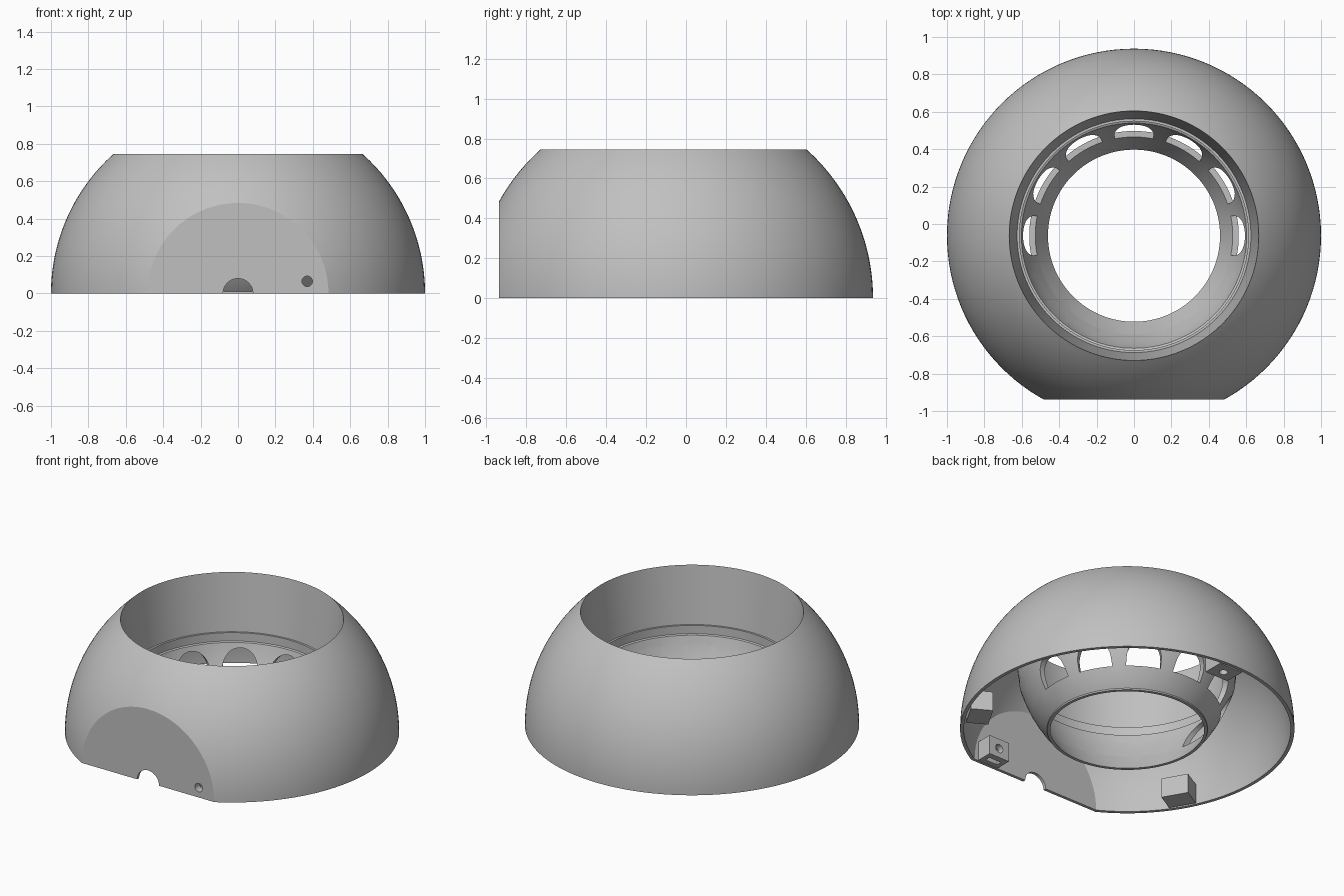
import bpy, bmesh, math
from mathutils import Matrix, Vector

if "Cube" in bpy.data.objects:
    bpy.data.objects.remove(bpy.data.objects["Cube"], do_unlink=True)

OFFSET = Matrix.Translation((0, -0.0625, 0))   # dome centre sits behind the flat front
SEGMENTS = 128

grey = bpy.data.materials.new("light_grey")
grey.use_nodes = True
colour = (0.53, 0.53, 0.53, 1)
grey.diffuse_color = colour
grey.node_tree.nodes["Principled BSDF"].inputs["Base Color"].default_value = colour


def make(name, bm):
    bmesh.ops.recalc_face_normals(bm, faces=bm.faces)
    bm.transform(OFFSET)
    mesh = bpy.data.meshes.new(name)
    bm.to_mesh(mesh)
    bm.free()
    mesh.materials.append(grey)
    obj = bpy.data.objects.new(name, mesh)
    bpy.context.collection.objects.link(obj)
    return obj


def lathe(name, profile, flat_y):
    """Revolve a closed (radius, z) profile and slice the front flat."""
    bm = bmesh.new()
    rings = []
    for i in range(SEGMENTS):
        a = math.tau * i / SEGMENTS
        rings.append([bm.verts.new((r * math.cos(a), r * math.sin(a), z)) for r, z in profile])
    n = len(profile)
    for i in range(SEGMENTS):
        p, q = rings[i], rings[(i + 1) % SEGMENTS]
        for j in range(n):
            k = (j + 1) % n
            bm.faces.new((p[j], q[j], q[k], p[k]))
    cut = bmesh.ops.bisect_plane(bm, geom=bm.verts[:] + bm.edges[:] + bm.faces[:],
                                 plane_co=(0, flat_y, 0), plane_no=(0, -1, 0), clear_outer=True)
    edges = [e for e in cut["geom_cut"] if isinstance(e, bmesh.types.BMEdge)]
    bmesh.ops.edgenet_fill(bm, edges=edges)
    return make(name, bm)


def prism(name, outline, start, end, matrix):
    """Extrude an (x, z) outline along y, then place it."""
    bm = bmesh.new()
    face = bm.faces.new([bm.verts.new((x, start, z)) for x, z in outline])
    new = bmesh.ops.extrude_face_region(bm, geom=[face])["geom"]
    moved = [v for v in new if isinstance(v, bmesh.types.BMVert)]
    bmesh.ops.translate(bm, verts=moved, vec=(0, end - start, 0))
    bm.transform(matrix)
    return make(name, bm)


def box(name, low, high, matrix=Matrix()):
    outline = [(low[0], low[2]), (high[0], low[2]), (high[0], high[2]), (low[0], high[2])]
    return prism(name, outline, low[1], high[1], matrix)


def circle(x, z, r, n=32):
    return [(x + r * math.cos(math.tau * i / n), z + r * math.sin(math.tau * i / n)) for i in range(n)]


def arc(radius, top, steps=32):
    end = math.asin(top / radius)
    return [(radius * math.cos(end * i / steps), radius * math.sin(end * i / steps))
            for i in range(steps + 1)]


def carve(obj, cutters):
    bpy.context.view_layer.objects.active = obj
    for cutter in cutters:
        mod = obj.modifiers.new("cut", "BOOLEAN")
        mod.operation = "DIFFERENCE"
        mod.solver = "EXACT"
        mod.object = cutter
        bpy.ops.object.modifier_apply(modifier=mod.name)
    for cutter in cutters:
        bpy.data.objects.remove(cutter, do_unlink=True)


def smooth(obj):
    bpy.ops.object.select_all(action="DESELECT")
    obj.select_set(True)
    bpy.context.view_layer.objects.active = obj
    bpy.ops.object.shade_smooth_by_angle(angle=math.radians(22))


# Dome with its stepped throat and bowl, all one shell
throat = [(0.625, 0.37), (0.612, 0.37), (0.612, 0.315), (0.602, 0.31), (0.585, 0.25),
          (0.56, 0.19), (0.528, 0.12), (0.495, 0.06), (0.46, 0)]
dome = lathe("dome_shell", arc(1, 0.745) + throat, -0.875)

# Hollow between the dome and the bowl
bowl_back = [(0.65, 0.37), (0.645, 0.32), (0.635, 0.29), (0.617, 0.24), (0.592, 0.18),
             (0.56, 0.12), (0.52, 0.055), (0.48, 0.01), (0.48, -0.05)]
cutters = [lathe("cavity", [(0.978, -0.05)] + arc(0.978, 0.69) + bowl_back, -0.855)]

# Twelve arched windows round the bowl
arch = [(-0.105, 0.12), (0.105, 0.12)]
arch += [(0.105 * math.cos(math.pi * i / 16), 0.17 + 0.11 * math.sin(math.pi * i / 16)) for i in range(17)]
for i in range(12):
    cutters.append(prism("window", arch, 0.42, 0.74, Matrix.Rotation(math.tau * i / 12, 4, "Z")))

# Cable notch and small hole in the flat front
cutters.append(prism("notch", circle(0, 0, 0.08), -1, -0.8, Matrix()))
cutters.append(prism("hole", circle(0.37, 0.065, 0.028), -1, -0.8, Matrix()))
carve(dome, cutters)
smooth(dome)

# Three screw blocks inside the rim, each with a screw hole and a nut slot
for i, side in enumerate(("back", "right", "left")):
    turn = Matrix.Rotation(math.tau * i / 3, 4, "Z")
    block = box(side + "_screw_block", (-0.085, 0.83, 0.001), (0.085, 0.965, 0.13), turn)
    upright = turn @ Matrix.Translation((0, 0.895, 0)) @ Matrix.Rotation(math.pi / 2, 4, "X")
    carve(block, [prism("screw_hole", circle(0, 0, 0.026), -0.05, 0.1, upright),
                  box("nut_slot", (-0.045, 0.8, 0.06), (0.045, 0.93, 0.09), turn)])
    smooth(block)

# Block behind the small front hole
front = box("front_screw_block", (0.295, -0.87, 0.003), (0.445, -0.75, 0.13))
carve(front, [prism("screw_hole", circle(0.37, 0.065, 0.028), -1, -0.7, Matrix()),
              box("nut_slot", (0.325, -0.825, -0.05), (0.415, -0.79, 0.1))])
smooth(front)
